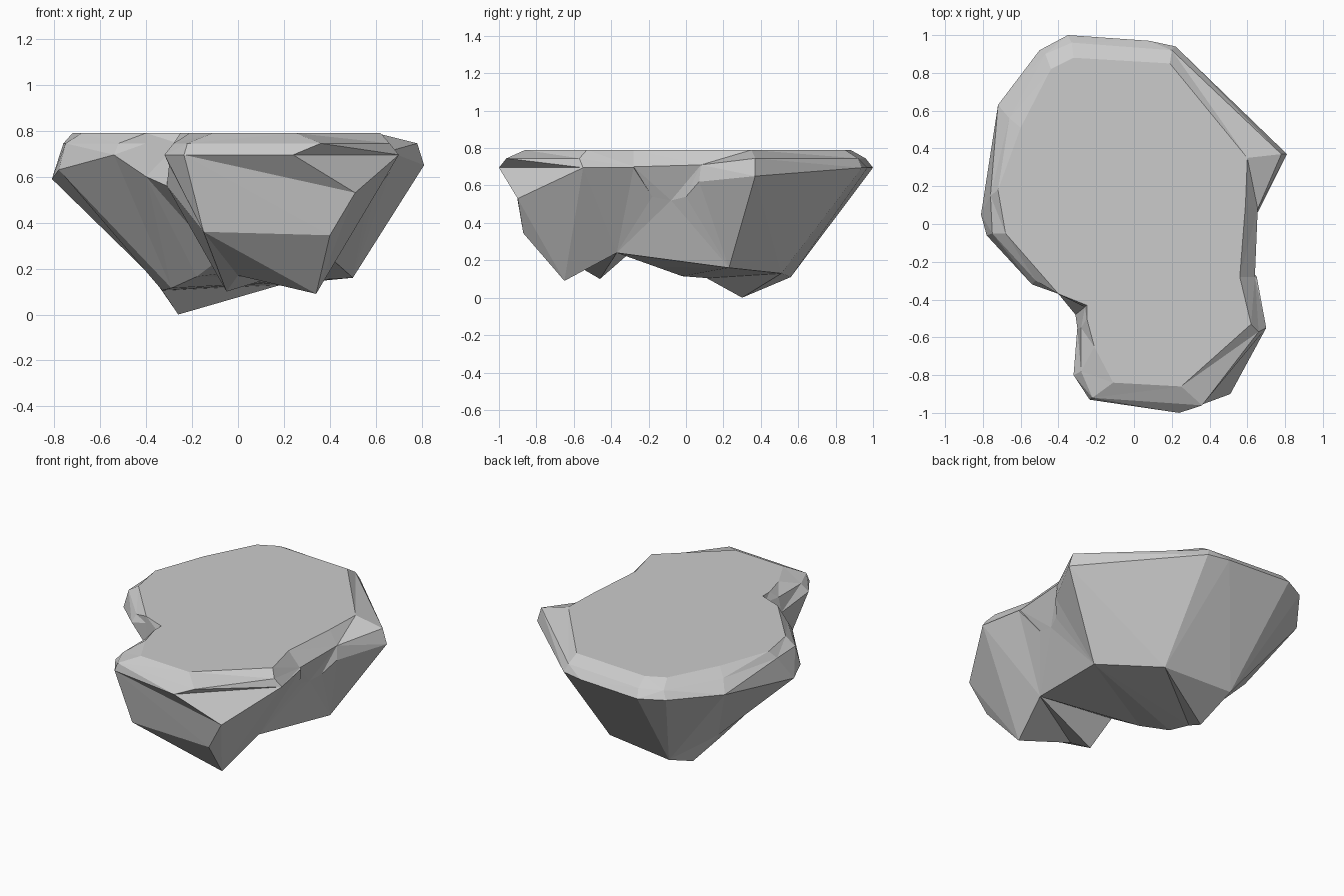
import bpy, bmesh

if "Cube" in bpy.data.objects:
    bpy.data.objects.remove(bpy.data.objects["Cube"])

bm = bmesh.new()


def ring(points, z=None):
    return [bm.verts.new((p[0], p[1], p[2] if len(p) > 2 else z)) for p in points]


def stitch(a, b):
    """Join two closed rings with the triangle strip of least total edge length."""
    a, b = a + a[:1], b + b[:1]
    best = {(0, 0): (0.0, None)}
    for i in range(len(a)):
        for j in range(len(b)):
            if i or j:
                cost, prev = min((best[p][0], p) for p in ((i - 1, j), (i, j - 1)) if p in best)
                best[i, j] = (cost + (a[i].co - b[j].co).length, prev)
    i, j = len(a) - 1, len(b) - 1
    while best[i, j][1]:
        pi, pj = best[i, j][1]
        bm.faces.new((a[i], b[j], a[pi] if pi < i else b[pj]))
        i, j = pi, pj


# Flat top, counterclockwise from the front left corner
top = ring([(-.11, -.84), (.25, -.86), (.62, -.53), (.56, -.28), (.59, .1), (.60, .35),
            (.19, .85), (-.32, .88), (-.44, .82), (-.60, .51), (-.72, .18),
            (-.68, -.05), (-.40, -.37), (-.25, -.43), (-.25, -.50), (-.21, -.65)], .79)
# Chamfered lip
lip = ring([(-.22, -.92), (.36, -.96), (.66, -.57), (.64, -.28, .70), (.655, .08, .71),
            (.78, .37), (.20, .92), (-.33, .96), (-.47, .90), (-.66, .56), (-.76, .15),
            (-.75, -.05), (-.52, -.30), (-.40, -.37), (-.26, -.44), (-.28, -.55),
            (-.28, -.78)], .745)
# Widest rim, dipping at the notches
rim = ring([(-.235, -.93), (.24, -1), (.70, -.55), (.65, -.28), (.57, -.18, .54),
            (.57, -.08, .52), (.60, 0, .54), (.66, .07, .62), (.81, .37, .65),
            (.22, .94), (.08, .97), (-.35, 1), (-.50, .92), (-.72, .63, .68),
            (-.81, .05, .59), (-.78, -.06, .63), (-.54, -.32), (-.40, -.37, .60),
            (-.31, -.48, .56), (-.30, -.55, .65), (-.32, -.80)], .695)
# Bottom edge of the tapering rock, from the front right corner
base = ring([(.51, -.90, .53), (.34, -.65, .09), (.41, -.37, .24), (.50, .23, .16),
             (.19, .51, .13), (-.27, .56, .11), (-.37, .20, .16), (-.33, .11, .105),
             (-.29, -.02, .115), (-.18, -.16, .165), (-.08, -.30, .24),
             (-.05, -.46, .10), (-.15, -.87, .36), (.40, -.87, .345)])

bm.faces.new(top)
stitch(top, lip)
stitch(lip, rim)
stitch(rim, base)

# Underside: facets of the front foot, shallow belly and the lowest tip
under = base + ring([(-.26, .30, 0), (0, -.58, .17)])
TIP, KNEE = 14, 15
for loop in ((13, 0, 1), (12, 13, 1), (12, 1, KNEE), (1, 2, KNEE), (2, 11, KNEE),
             (11, 12, KNEE), (2, 10, 11), (2, 9, 10), (2, 3, 9), (3, 8, 9), (3, 7, 8),
             (3, 4, 7), (4, TIP, 7), (4, 5, TIP), (5, 6, TIP), (6, 7, TIP)):
    bm.faces.new([under[k] for k in loop])

bmesh.ops.recalc_face_normals(bm, faces=bm.faces)
mesh = bpy.data.meshes.new("rock_platform")
bm.to_mesh(mesh)
bm.free()
rock = bpy.data.objects.new("rock_platform", mesh)
bpy.context.collection.objects.link(rock)
